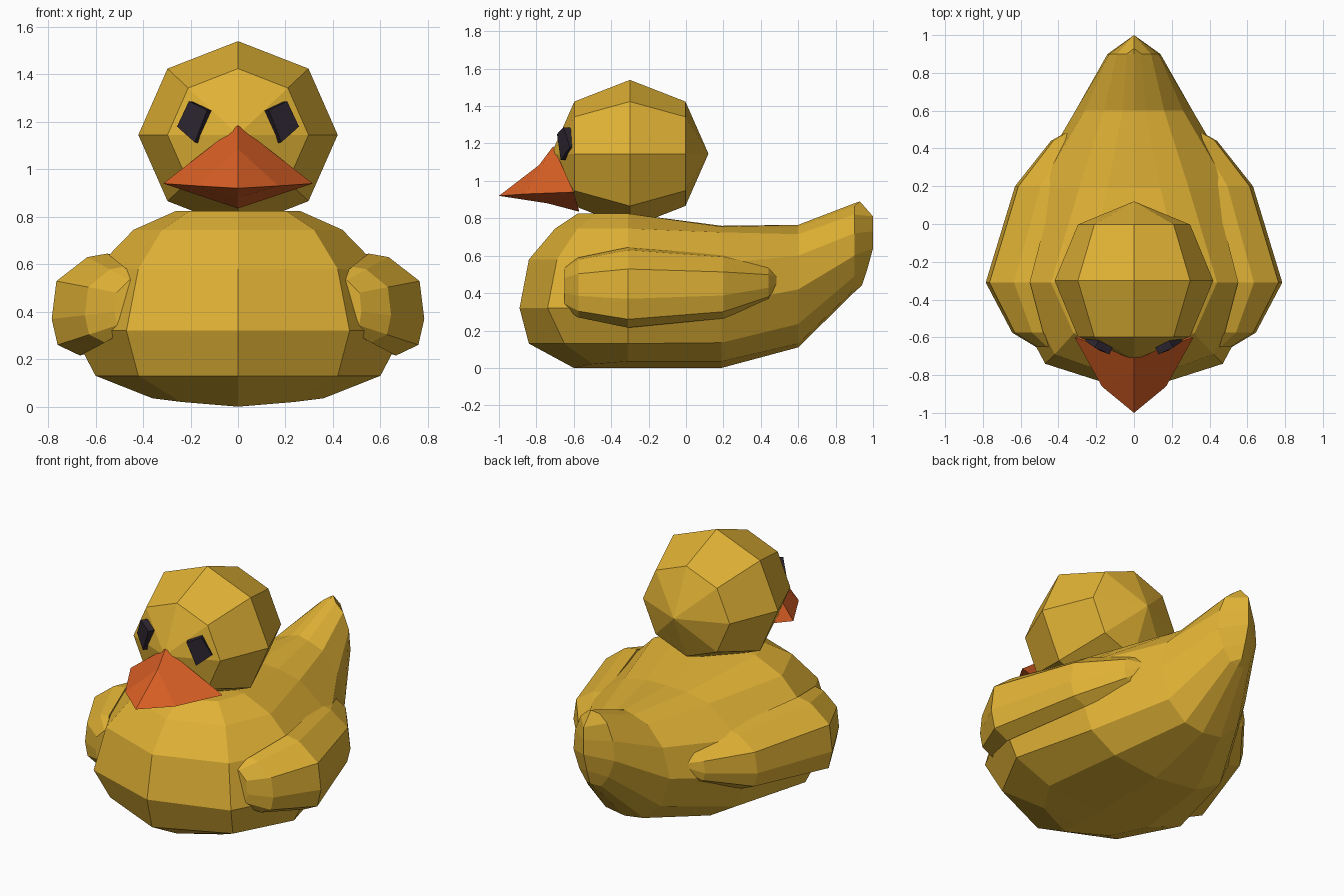
import bpy, bmesh, math
from mathutils import Matrix, Vector

if "Cube" in bpy.data.objects:
    bpy.data.objects.remove(bpy.data.objects["Cube"])


def material(name, rgb):
    m = bpy.data.materials.new(name)
    m.diffuse_color = (*rgb, 1)
    m.use_nodes = True
    m.node_tree.nodes["Principled BSDF"].inputs["Base Color"].default_value = m.diffuse_color
    return m


YELLOW = material("duck yellow", (0.74, 0.44, 0.035))
ORANGE = material("beak orange", (0.69, 0.115, 0.018))
DARK = material("eye dark", (0.026, 0.019, 0.030))


def finish(bm, name, mat):
    bmesh.ops.remove_doubles(bm, verts=bm.verts, dist=0.0005)
    bmesh.ops.recalc_face_normals(bm, faces=bm.faces)
    mesh = bpy.data.meshes.new(name)
    bm.to_mesh(mesh)
    bm.free()
    mesh.materials.append(mat)
    ob = bpy.data.objects.new(name, mesh)
    bpy.context.collection.objects.link(ob)
    return ob


def loft(bm, rings, closed=False, caps=False):
    rows = [[bm.verts.new(p) for p in ring] for ring in rings]
    n = len(rows[0])
    for a, b in zip(rows, rows[1:]):
        for i in range(n if closed else n - 1):
            j = (i + 1) % n
            bm.faces.new((a[i], a[j], b[j], b[i]))
    if caps:
        bm.faces.new(rows[0])
        bm.faces.new(rows[-1])


# Body: half sections from the breast to the tail tip, mirrored over x = 0
def section(xs, ys, zs, z_bottom, z_top):
    if not isinstance(ys, list):
        ys = [ys] * len(zs)
    mid = list(zip(xs, ys, zs))
    return [(0, ys[0], z_bottom)] + mid + [(0, ys[-1], z_top)]


body_sections = [
    section([0] * 6, [-.60, -.84, -.89, -.84, -.70, -.58],
            [0, .13, .32, .58, .745, .825], 0, .825),
    section([.24, .42, .47, .42, .32, .20], [-.50, -.65, -.74, -.69, -.58, -.48],
            [.02, .13, .32, .58, .745, .825], 0, .825),
    section([.36, .60, .70, .61, .44, .26], -.31,
            [.035, .13, .32, .57, .745, .825], 0, .825),
    section([.30, .47, .55, .50, .29, .14], .19,
            [.035, .135, .34, .56, .725, .755], 0, .76),
    section([.13, .25, .31, .26, .16, .06], .60,
            [.13, .235, .42, .60, .715, .75], .11, .765),
    section([.05, .10, .14, .13, .09, .04], .90,
            [.42, .49, .60, .72, .82, .865], .405, .88),
    section([0] * 6, [.94, .97, 1, 1, 1, .93],
            [.44, .53, .64, .73, .81, .89], .44, .89),
]
bm = bmesh.new()
for s in (1, -1):
    loft(bm, [[(s * x, y, z) for x, y, z in sec] for sec in body_sections])
finish(bm, "body", YELLOW)

# Wings: one cross-section scaled along y
PROFILE = [(-.235, 1), (-.15, .965), (-.02, .73), (0, .36), (-.025, .105), (-.12, 0)]
STATIONS = [  # y, outer x, bottom z, top z, depth
    (-.65, .52, .32, .54, .4),
    (-.575, .645, .27, .59, .7),
    (-.31, .785, .215, .645, 1),
    (.20, .63, .265, .605, .9),
    (.44, .44, .36, .55, .6),
    (.485, .36, .42, .51, .4),
]
for s, side in ((1, "right"), (-1, "left")):
    bm = bmesh.new()
    loft(bm, [[(s * (x + dx * d), y, lo + t * (hi - lo)) for dx, t in PROFILE]
              for y, x, lo, hi, d in STATIONS], closed=True, caps=True)
    finish(bm, "wing_" + side, YELLOW)

# Head: eight-sided sphere with its poles along y
bm = bmesh.new()
bmesh.ops.create_uvsphere(bm, u_segments=8, v_segments=4, radius=.42)
bmesh.ops.transform(bm, verts=bm.verts, matrix=(
    Matrix.Translation((0, -.30, 1.145)) @ Matrix.Diagonal((1, 1, .94, 1))
    @ Matrix.Rotation(math.pi / 2, 4, 'X')))
finish(bm, "head", YELLOW)

# Beak: diamond rings narrowing to a tip
def diamond(w, side, top, bottom):
    return [(0, *top), (w, *side), (0, *bottom), (-w, *side)]


bm = bmesh.new()
loft(bm, [diamond(.315, (-.60, .94), (-.71, 1.185), (-.57, .835)),
          diamond(.17, (-.86, .93), (-.785, 1.085), (-.74, .88)),
          diamond(0, (-1, .92), (-1, .92), (-1, .92))], closed=True)
bm.verts.ensure_lookup_table()
bm.faces.new(bm.verts[:4])
finish(bm, "beak", ORANGE)

# Eyes: tilted blocks set into the face
EYE = [(.13, -.69, 1.25), (.207, -.655, 1.287), (.257, -.62, 1.18), (.182, -.67, 1.113)]
for s, side in ((1, "right"), (-1, "left")):
    bm = bmesh.new()
    inward = Vector((-.03, .06, -.005))
    rings = [[Vector(p) for p in EYE], [Vector(p) + inward for p in EYE]]
    loft(bm, [[(s * p.x, p.y, p.z) for p in r] for r in rings], closed=True, caps=True)
    finish(bm, "eye_" + side, DARK)
